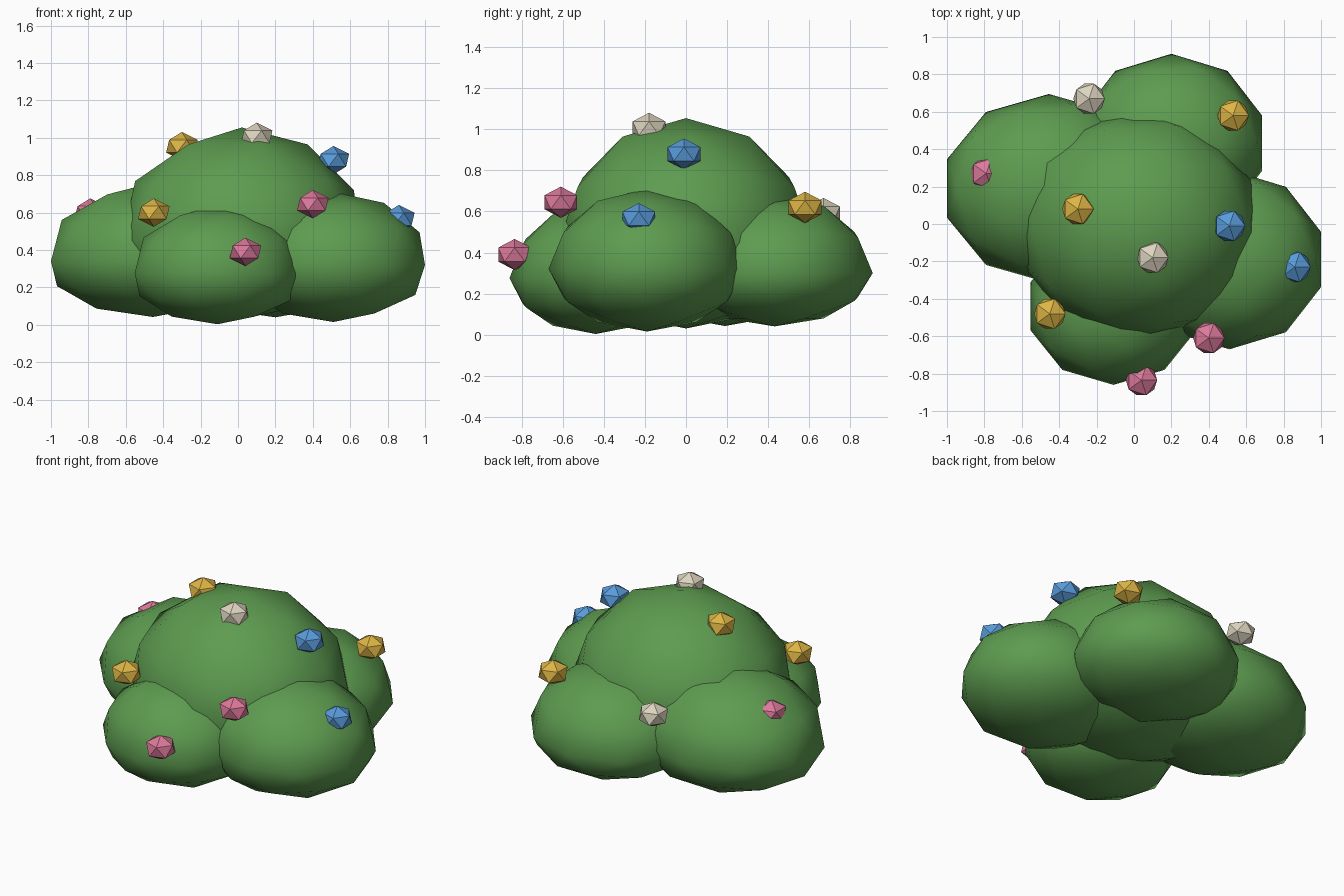
import bpy
import bmesh

cube = bpy.data.objects.get("Cube")
if cube:
    bpy.data.objects.remove(cube, do_unlink=True)


def material(name, color):
    mat = bpy.data.materials.new(name)
    mat.use_nodes = True
    mat.diffuse_color = (*color, 1)
    mat.node_tree.nodes["Principled BSDF"].inputs["Base Color"].default_value = (*color, 1)
    return mat


def ball(name, center, size, drop, detail, mat, smooth):
    """Low-poly ball; drop is its depth below the middle, size[2] its height above."""
    bm = bmesh.new()
    bmesh.ops.create_icosphere(bm, subdivisions=detail, radius=1)
    for v in bm.verts:
        v.co.x *= size[0]
        v.co.y *= size[1]
        v.co.z *= size[2] if v.co.z > 0 else drop
    for face in bm.faces:
        face.smooth = smooth
    mesh = bpy.data.meshes.new(name)
    bm.to_mesh(mesh)
    bm.free()
    mesh.materials.append(mat)
    obj = bpy.data.objects.new(name, mesh)
    obj.location = center
    bpy.context.collection.objects.link(obj)


leaf = material("leaf green", (0.11, 0.33, 0.08))
petals = {
    "yellow": material("petal yellow", (0.72, 0.46, 0.06)),
    "pink": material("petal pink", (0.72, 0.19, 0.33)),
    "blue": material("petal blue", (0.10, 0.33, 0.70)),
    "white": material("petal cream", (0.72, 0.66, 0.52)),
}

# Leafy clumps: rounded on top, flatter underneath
clumps = [
    ("middle_clump", (0.02, 0, 0.45), (0.67, 0.62, 0.605), 0.42),
    ("right_clump", (-0.455, 0.19, 0.34), (0.573, 0.505, 0.42), 0.298),
    ("left_clump", (0.51, -0.19, 0.32), (0.515, 0.48, 0.39), 0.305),
    ("front_clump", (-0.11, -0.44, 0.275), (0.465, 0.42, 0.365), 0.272),
    ("back_clump", (0.2, 0.432, 0.3), (0.51, 0.478, 0.385), 0.26),
]
for name, center, size, drop in clumps:
    ball(name, center, size, drop, 2, leaf, True)

# Blossoms scattered over the clumps
blossoms = [
    ("yellow", (-0.30, 0.08, 0.955)),
    ("yellow", (-0.45, -0.48, 0.60)),
    ("yellow", (0.53, 0.58, 0.62)),
    ("white", (0.10, -0.18, 1.005)),
    ("white", (-0.24, 0.67, 0.59)),
    ("blue", (0.51, -0.01, 0.88)),
    ("blue", (0.86, -0.23, 0.565)),
    ("pink", (0.40, -0.61, 0.645)),
    ("pink", (0.04, -0.835, 0.39)),
    ("pink", (-0.79, 0.27, 0.60)),
]
for i, (color, center) in enumerate(blossoms, 1):
    ball(f"{color}_blossom_{i}", center, (0.094, 0.094, 0.076), 0.076, 1, petals[color], False)
